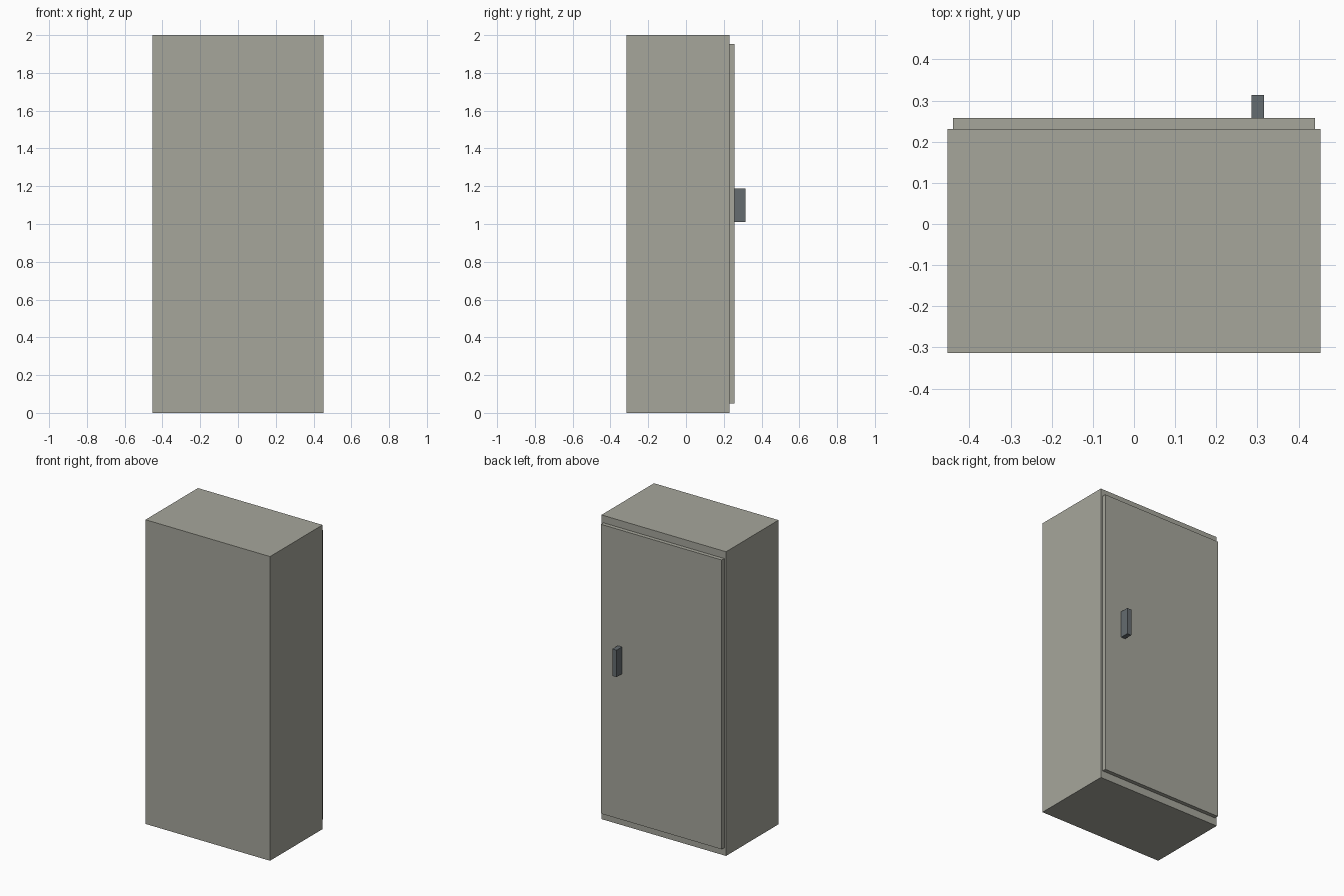
import bpy

if "Cube" in bpy.data.objects:
    bpy.data.objects.remove(bpy.data.objects["Cube"])


def material(name, color):
    mat = bpy.data.materials.new(name)
    mat.diffuse_color = (*color, 1.0)
    mat.use_nodes = True
    mat.node_tree.nodes["Principled BSDF"].inputs["Base Color"].default_value = mat.diffuse_color
    return mat


def box(name, lo, hi, mat):
    """Axis-aligned box between two corners."""
    size = [b - a for a, b in zip(lo, hi)]
    centre = [(a + b) / 2 for a, b in zip(lo, hi)]
    bpy.ops.mesh.primitive_cube_add(size=1, location=centre)
    obj = bpy.context.object
    obj.name = name
    obj.scale = size
    bpy.ops.object.transform_apply(location=False, rotation=False, scale=True)
    obj.data.materials.append(mat)
    return obj


paint = material("warm_grey_paint", (0.38, 0.38, 0.33))
dark = material("dark_handle", (0.13, 0.15, 0.16))

# Cabinet body
box("cabinet_body", (-0.453, -0.314, 0.0), (0.453, 0.231, 2.0), paint)

# Door panel standing proud of the rear face
box("door", (-0.44, 0.231, 0.05), (0.44, 0.257, 1.952), paint)

# Door handle
box("door_handle", (0.285, 0.257, 1.01), (0.316, 0.314, 1.187), dark)
